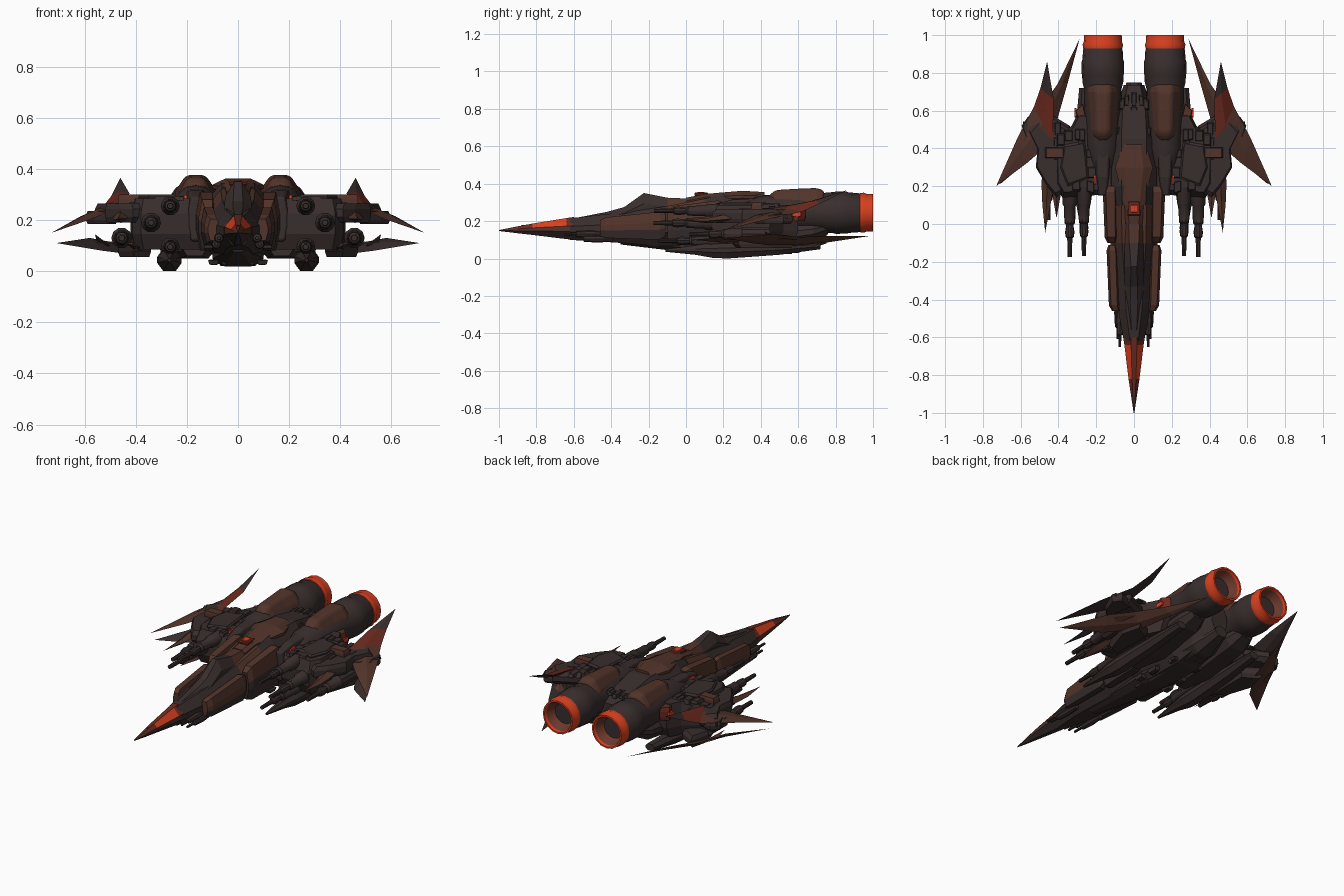
import bpy, bmesh, math, random
from mathutils import Vector

random.seed(4)

def material(name, rgb):
    m = bpy.data.materials.new(name)
    m.diffuse_color = (*rgb, 1)
    return m

DARK = material("dark hull", (0.040, 0.027, 0.026))
BROWN = material("brown armour", (0.085, 0.034, 0.023))
RED = material("dark red panel", (0.150, 0.022, 0.013))
ORANGE = material("orange trim", (0.70, 0.052, 0.014))
SOOT = material("nozzle inside", (0.15, 0.040, 0.025))

def finish(name, bm, mats, mirror=False, rule=None, smooth=0, bevel=0):
    bmesh.ops.remove_doubles(bm, verts=bm.verts, dist=1e-5)
    bmesh.ops.recalc_face_normals(bm, faces=bm.faces)
    if rule:
        for f in bm.faces:
            f.material_index = rule(f.calc_center_median(), f.normal)
    me = bpy.data.meshes.new(name)
    bm.to_mesh(me)
    bm.free()
    ob = bpy.data.objects.new(name, me)
    bpy.context.collection.objects.link(ob)
    for m in mats:
        me.materials.append(m)
    if smooth:
        me.shade_smooth()
        me.set_sharp_from_angle(angle=math.radians(smooth))
    if bevel:
        b = ob.modifiers.new("bevel", 'BEVEL')
        b.width, b.segments, b.angle_limit = bevel, 3, math.radians(20)
    if mirror:
        ob.modifiers.new("mirror", 'MIRROR')
    return ob

def skin(bm, rings, caps=True):
    rows = [[bm.verts.new(p) for p in r] for r in rings]
    n = len(rows[0])
    for a, b in zip(rows, rows[1:]):
        for i in range(n):
            j = (i + 1) % n
            bm.faces.new((a[i], a[j], b[j], b[i]))
    if caps:
        bm.faces.new(rows[0])
        bm.faces.new(rows[-1])

# eight-sided hull along y; sections are (y, centre x, half width, top, bottom, flat share)
def loft(name, secs, mats, mirror=False, rule=None, bevel=0):
    bm = bmesh.new()
    rings = []
    for y, cx, w, t, b, k in secs:
        h = t - b
        half = [(k * w, t), (w, b + .62 * h), (w, b + .36 * h), (k * w, b)]
        pts = half + [(-x, z) for x, z in reversed(half)]
        rings.append([(cx + x, y, z) for x, z in pts])
    skin(bm, rings)
    return finish(name, bm, mats, mirror, rule, 0, bevel)

# round part along y; profile is (y, radius)
def tube(name, cx, cz, prof, mats, n=12, caps=True, rule=None):
    bm = bmesh.new()
    skin(bm, [[(cx + r * math.cos(2 * math.pi * i / n), y, cz + r * math.sin(2 * math.pi * i / n))
               for i in range(n)] for y, r in prof], caps)
    return finish(name, bm, mats, True, rule, 35)

# plan outline with chamfered top and bottom
def slab(name, outline, z0, z1, mats, mirror=True, inset=.88, rule=None):
    bm = bmesh.new()
    cx = sum(p[0] for p in outline) / len(outline)
    cy = sum(p[1] for p in outline) / len(outline)
    h = z1 - z0
    rings = [[(cx + (x - cx) * s, cy + (y - cy) * s, z) for x, y in outline]
             for s, z in ((inset, z0), (1, z0 + .3 * h), (1, z0 + .7 * h), (inset, z1))]
    skin(bm, rings)
    return finish(name, bm, mats, mirror, rule)

# diamond-section blade; stations are (inner edge, outer edge, half thickness)
def blade(name, tip0, stations, tip1, mats, rule=None):
    bm = bmesh.new()
    rings = [[tip0] * 4]
    for a, b, t in stations:
        a, b = Vector(a), Vector(b)
        m, up = (a + b) / 2, Vector((.2, 0, 1)) * t
        rings.append([a, m + up, b, m - up])
    rings.append([tip1] * 4)
    skin(bm, rings, False)
    bmesh.ops.dissolve_degenerate(bm, dist=1e-5, edges=bm.edges)
    return finish(name, bm, mats, True, rule)

# nose and fuselage
loft("nose_cone", [(-1, 0, .002, .152, .147, .5), (-.9, 0, .017, .172, .135, .4), (-.82, 0, .029, .187, .126, .35),
                   (-.64, 0, .051, .216, .104, .3), (-.6, 0, .056, .222, .10, .3)],
     [BROWN, ORANGE, RED, DARK], rule=lambda c, n: 3 if n.z < -.1 else
     0 if c.y < -.92 or n.z < .1 else 2 if n.z > .9 or c.y < -.82 or c.y > -.64 else 1)
slab("nose_centre_strip", [(-.007, -.6), (.007, -.6), (.003, -.88), (-.003, -.88)],
     .177, .18, [DARK], False)
loft("front_fuselage", [(-.62, 0, .054, .215, .10, .4), (-.45, 0, .085, .235, .09, .5),
                        (-.3, 0, .10, .25, .08, .5), (-.1, 0, .125, .28, .06, .5),
                        (.1, 0, .15, .32, .045, .45)], [DARK, BROWN],
     rule=lambda c, n: 1 if c.y > -.1 and n.z > .1 else 0)
loft("main_fuselage", [(.08, 0, .135, .315, .05, .45), (.2, 0, .165, .345, .025, .4),
                       (.45, 0, .15, .34, .02, .45), (.6, 0, .1, .31, .05, .6),
                       (.735, 0, .055, .27, .12, .6)], [DARK])
loft("canopy", [(-.6, 0, .03, .215, .17, .4), (-.42, 0, .05, .25, .18, .4),
                (-.33, 0, .055, .275, .19, .35), (-.225, 0, .05, .35, .2, .3),
                (-.1, 0, .05, .325, .2, .5), (.02, 0, .06, .32, .2, .5)],
     [DARK, BROWN], rule=lambda c, n: 1 if c.y > -.1 or (c.y < -.33 and abs(n.x) > .7) else 0)
loft("spine_plate", [(.0, 0, .045, .325, .28, .6), (.1, 0, .05, .345, .3, .6),
                     (.3, 0, .1, .362, .3, .5), (.42, 0, .06, .355, .3, .6)], [BROWN])
slab("spine_hatch", [(-.035, .045), (.035, .045), (.03, .12), (-.03, .12)], .335, .352, [RED], False)
slab("hatch_light", [(-.017, .06), (.017, .06), (.017, .1), (-.017, .1)], .348, .355, [ORANGE], False)
loft("side_armour", [(-.46, .095, .022, .205, .12, .6), (-.43, .105, .028, .22, .11, .6),
                     (-.14, .115, .03, .25, .10, .6), (-.11, .115, .02, .24, .12, .6)], [BROWN, DARK], True,
     lambda c, n: 1 if n.z < -.1 else 0)
loft("shoulder_armour", [(-.1, .115, .025, .25, .09, .6), (-.07, .12, .035, .28, .08, .6),
                         (.17, .125, .04, .31, .08, .6), (.2, .12, .03, .3, .1, .6)], [BROWN, DARK], True,
     lambda c, n: 1 if n.z < .1 else 0)
loft("belly_keel", [(-.35, 0, .03, .1, .075, .5), (-.1, 0, .07, .1, .045, .5),
                    (.2, 0, .1, .1, .018, .5), (.6, 0, .08, .12, .03, .5), (.75, 0, .04, .14, .08, .5)], [DARK])
for x, z, y in ((.075, .13, -.65), (.085, .105, -.61)):
    tube("chin_gun", x, z, [(y, .007), (y + .06, .008), (y + .065, .016), (y + .14, .02), (y + .22, .014)], [DARK], 8)

# engines
EX, EZ = .165, .245
tube("engine_body", EX, EZ, [(.3, .06), (.4, .09), (.68, .1), (.72, .1), (.75, .108), (.79, .11), (.8, .113),
                             (.86, .112), (.87, .108), (.92, .105), (.935, .098)], [DARK], 16)
tube("engine_ring", EX, EZ, [(.925, .098), (.93, .104), (.95, .107), (.965, .101), (1, .1), (1, .09), (.985, .086)],
     [ORANGE], 16, False)
tube("nozzle_inside", EX, EZ, [(.985, .086), (.95, .074), (.915, .045), (.905, .03)], [SOOT], 16, False)
tube("nozzle_core", EX, EZ, [(.904, .036), (.92, .03), (.93, .012)], [ORANGE], 10)
loft("engine_cowl", [(.44, EX, .04, .335, .22, .6), (.48, EX, .066, .366, .2, .5), (.6, EX, .074, .373, .2, .45),
                     (.7, EX, .083, .377, .2, .45), (.74, EX, .078, .362, .21, .45)], [BROWN], True, None, .02)
loft("engine_root", [(.15, .165, .03, .29, .12, .6), (.25, .165, .045, .315, .1, .6),
                     (.44, .165, .06, .325, .1, .6), (.5, .165, .05, .32, .12, .6)], [DARK], True, None, .01)
loft("engine_underside", [(.2, .17, .05, .15, .06, .6), (.4, .17, .09, .17, .05, .6),
                          (.68, .17, .08, .2, .09, .6), (.76, .17, .05, .2, .13, .6)], [DARK], True)

# wing blocks
slab("wing_core", [(.1, .16), (.38, .14), (.415, .2), (.42, .45), (.33, .52), (.29, .6), (.1, .58)], .085, .285, [DARK])
slab("wing_outer", [(.36, .17), (.41, .14), (.46, .2), (.52, .3), (.51, .4), (.56, .5), (.5, .57), (.36, .5)],
     .19, .265, [DARK])
slab("wing_top_plate", [(.24, .24), (.35, .2), (.39, .3), (.37, .42), (.26, .44)], .27, .3, [DARK])
slab("wing_brown_box", [(.37, .35), (.47, .35), (.47, .405), (.37, .405)], .245, .3, [BROWN])
slab("rear_red_block", [(.25, .54), (.29, .53), (.31, .6), (.27, .64)], .2, .28, [BROWN, RED],
     rule=lambda c, n: 1 if abs(n.z) < .5 else 0)
slab("rear_light", [(.305, .565), (.315, .565), (.315, .615), (.305, .615)], .225, .25, [ORANGE])
slab("wing_light", [(.2, .21), (.212, .21), (.212, .26), (.2, .26)], .265, .298, [ORANGE])
slab("blade_bracket", [(.5, .36), (.56, .42), (.595, .52), (.56, .57), (.47, .54)], .185, .235, [DARK])
slab("lower_bracket", [(.34, .25), (.41, .28), (.47, .46), (.44, .58), (.34, .52)], .055, .125, [DARK])

# guns and pods
def gun(name, x, z, y, s, back):
    tube(name, x, z, [(y, .011 * s), (y + .1, .013 * s), (y + .105, .02 * s), (y + .13, .024 * s), (y + .17, .018 * s),
                      (y + .18, .027 * s), (y + .27, .03 * s), (y + .28, .037 * s), (back, .037 * s)], [DARK], 10)
gun("upper_gun", .265, .255, -.17, 1, .3)
gun("middle_gun", .34, .19, -.175, 1.05, .25)
gun("lower_gun", .265, .095, -.15, 1, .4)
gun("outer_gun", .455, .13, .02, 1.1, .45)
loft("belly_pod", [(-.11, .268, .006, .05, .036, .5), (.05, .268, .028, .07, .02, .5), (.14, .268, .044, .085, .004, .5),
                   (.22, .268, .048, .09, 0, .5), (.5, .265, .045, .09, .02, .5), (.72, .26, .03, .09, .05, .5)],
     [DARK], True)

# blades
blade("upper_blade", (.73, .2, .15), [((.57, .32, .205), (.615, .46, .215), .012), ((.43, .44, .265), (.53, .62, .25), .016),
      ((.425, .66, .305), (.495, .72, .295), .01)], (.46, .86, .365), [BROWN, RED, DARK],
      lambda c, n: 2 if n.z < 0 or c.y > .73 else 1 if c.y > .48 and c.x < .5 else 0)
blade("lower_blade", (.71, .21, .11), [((.53, .36, .08), (.58, .46, .13), .01), ((.41, .54, .065), (.5, .61, .115), .012),
      ((.35, .75, .085), (.405, .74, .12), .008)], (.288, .98, .12), [BROWN, DARK],
      lambda c, n: 1 if n.z > 0 and c.y < .6 else 0)
blade("lower_fin", (.56, .42, .145), [((.5, .44, .1), (.55, .5, .11), .01)], (.49, .6, .1), [BROWN])
blade("front_spike", (.47, -.045, .205), [((.435, .14, .205), (.485, .1, .2), .014), ((.42, .24, .23), (.49, .22, .21), .02)],
      (.47, .4, .24), [BROWN, DARK], lambda c, n: 1 if n.z < 0 else 0)
blade("low_spike", (.41, .03, .1), [((.38, .2, .09), (.44, .2, .11), .015)], (.41, .42, .1), [BROWN])

# small surface machinery on hull and wings
bm = bmesh.new()
zones = [(.22, .4, .18, .5, .285, 22), (.4, .47, .26, .52, .258, 10), (.0, .07, .46, .68, .30, 12),
         (.2, .4, .18, .52, .088, 16), (.02, .1, .1, .55, .035, 10), (.5, .57, .42, .53, .225, 4)]
for x0, x1, y0, y1, z, count in zones:
    for _ in range(count):
        c = Vector((random.uniform(x0, x1), random.uniform(y0, y1), z))
        size = (random.uniform(.015, .05), random.uniform(.02, .08), random.uniform(.01, .026))
        for v in bmesh.ops.create_cube(bm, size=1)["verts"]:
            taper = .75 if v.co.z * (1 if z > .15 else -1) > 0 else 1
            v.co = c + Vector((v.co.x * size[0] * taper, v.co.y * size[1] * taper, v.co.z * size[2]))
finish("surface_machinery", bm, [DARK], True)
